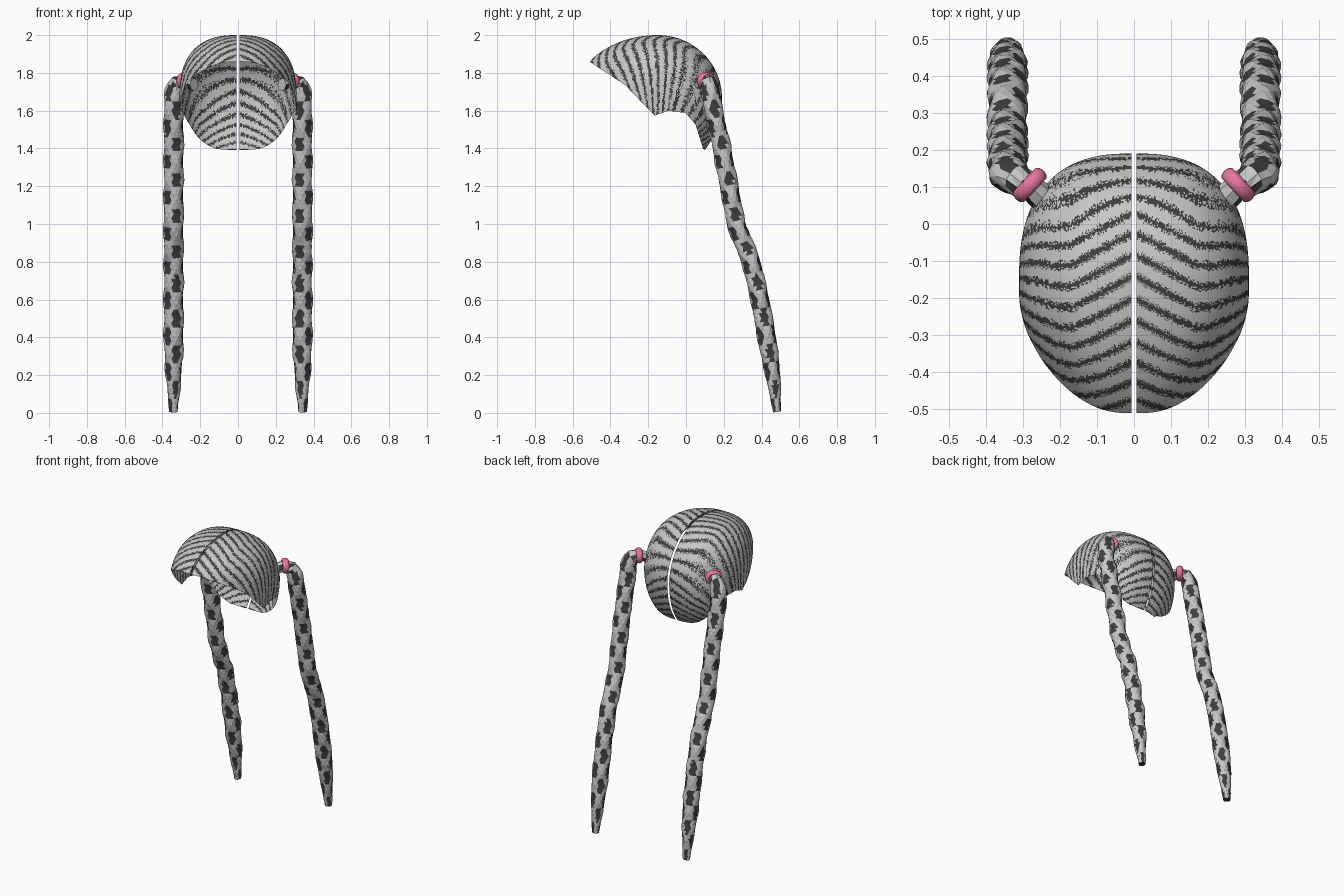
import bpy, bmesh, math, random
from mathutils import Vector

if "Cube" in bpy.data.objects:
    bpy.data.objects.remove(bpy.data.objects["Cube"])

random.seed(4)


def material(name, rgb):
    m = bpy.data.materials.new(name)
    m.diffuse_color = (*rgb, 1)
    m.use_nodes = True
    m.node_tree.nodes["Principled BSDF"].inputs["Base Color"].default_value = m.diffuse_color
    return m


LIGHT = material("light_grey_hair", (0.57, 0.57, 0.57))
DARK = material("dark_grey_hair", (0.05, 0.05, 0.05))
PINK = material("pink_band", (0.86, 0.19, 0.38))


def finish(name, bm, mats, smooth):
    """Turn a bmesh of the right-hand side into a mirrored object."""
    bmesh.ops.recalc_face_normals(bm, faces=bm.faces)
    me = bpy.data.meshes.new(name)
    for f in bm.faces:
        f.smooth = smooth
    bm.to_mesh(me)
    bm.free()
    for m in mats:
        me.materials.append(m)
    ob = bpy.data.objects.new(name, me)
    bpy.context.collection.objects.link(ob)
    mod = ob.modifiers.new("mirror", 'MIRROR')
    mod.use_mirror_merge = False
    return ob


def interp(table, t):
    """Piecewise linear lookup; entries are (t, value)."""
    if t <= table[0][0]:
        return table[0][1]
    for (a, va), (b, vb) in zip(table, table[1:]):
        if t <= b:
            return va + (vb - va) * (t - a) / (b - a)
    return table[-1][1]


# ---- scalp cap: egg-shaped shell trimmed along a hairline ----
CY, CZ, GAP, POWER = -0.15, 1.67, 0.007, 2.5
HAIRLINE = [(-0.51, 1.86), (-0.32, 1.735), (-0.24, 1.65), (-0.165, 1.575),
            (-0.095, 1.60), (-0.005, 1.59), (0.05, 1.53), (0.09, 1.40), (0.14, 1.36)]
ROOT = Vector((0.25, 0.08, 1.75))


def shell_point(theta, phi):
    s, c = math.sin(theta), math.cos(theta)
    dx, dy = s * math.sin(phi), s * math.cos(phi)
    k = (abs(dx) ** POWER + math.hypot(dy, c) ** POWER) ** (-1 / POWER)
    y = CY + (0.34 if dy > 0 else 0.44) * dy * k
    z = CZ + (0.33 if c > 0 else 0.41) * c * k
    taper = 1 - 0.28 * max(0, (-0.2 - y) / 0.31) ** 1.5
    return Vector((GAP + 0.303 * dx * k * taper, y, z))


def rim_angle(phi):
    t = 0.3
    while t < 3.0:
        p = shell_point(t, phi)
        if p.z < interp(HAIRLINE, p.y):
            break
        t += 0.004
    return t


def is_stripe(p):
    """Chevron bands along the parting, blurred near the braid roots."""
    angle = math.atan2(p.y + 0.15, p.z - 1.30)
    slope = interp([(0.25, 0.75), (0.75, -0.5)], angle)
    lean = slope * min(p.x, 0.17) - 0.35 * max(0, p.x - 0.21)
    blur = interp([(0.08, 0.28), (0.2, 0.13)], (p - ROOT).length)
    pos = (angle + lean) / 0.085 + random.uniform(-blur, blur)
    return (pos % 1.0) < 0.34


bm = bmesh.new()
NP, NT = 190, 130
grid = []
for i in range(NP + 1):
    phi = math.pi * i / NP
    rim = rim_angle(phi)
    grid.append([bm.verts.new(shell_point(rim * j / NT, phi)) for j in range(NT + 1)])
for i in range(NP):
    for j in range(NT):
        a, b = grid[i], grid[i + 1]
        corners = [a[j], a[j + 1], b[j + 1], b[j]] if j else [a[0], a[1], b[1]]
        f = bm.faces.new(corners)
        f.material_index = int(is_stripe(f.calc_center_median()))
bmesh.ops.remove_doubles(bm, verts=bm.verts, dist=0.00001)
finish("scalp_cap", bm, [LIGHT, DARK], True)


# ---- lumpy braid tube: light lobes bulge, dark hollows sit between them ----
def frame(tangent):
    side = Vector((1, 0, 0)) - tangent * tangent.x
    side.normalize()
    return side, tangent.cross(side)


def weave(a, d):
    """Staggered lattice around the braid, +1 in hollows and -1 on lobes."""
    return math.cos(3 * a + math.pi / 2 * 0.4) * math.cos(2 * math.pi * d / 0.19)


KEYS = [Vector(k) for k in (
    (0.275, 0.095, 1.755), (0.315, 0.12, 1.745), (0.337, 0.13, 1.70), (0.341, 0.145, 1.60),
    (0.341, 0.19, 1.40), (0.341, 0.228, 1.20), (0.341, 0.265, 1.0), (0.341, 0.345, 0.80),
    (0.341, 0.392, 0.60), (0.341, 0.427, 0.40), (0.341, 0.46, 0.20), (0.341, 0.483, 0.005))]
dist = [0.0]
for a, b in zip(KEYS, KEYS[1:]):
    dist.append(dist[-1] + (b - a).length)
LENGTH = dist[-1]
PATH = list(zip(dist, KEYS))
SIZE = [(0, 0.68), (0.06, 0.9), (0.12, 1.0), (LENGTH - 0.36, 1.0),
        (LENGTH - 0.2, 0.82), (LENGTH, 0.42)]
STEPS, SIDES = 76, 14

bm = bmesh.new()
rings = []
for i in range(STEPS + 1):
    d = LENGTH * i / STEPS
    u, v = frame((interp(PATH, d + 0.03) - interp(PATH, d - 0.03)).normalized())
    ring = []
    for k in range(SIDES):
        a = 2 * math.pi * (k + 0.5 * (i % 2)) / SIDES
        r = interp(SIZE, d) * (1 - 0.11 * weave(a, d) + random.uniform(-0.025, 0.025))
        ring.append(bm.verts.new(interp(PATH, d) + (u * 0.052 * math.cos(a)
                                                    + v * 0.049 * math.sin(a)) * r))
    rings.append(ring)
for i in range(STEPS):
    for k in range(SIDES):
        n, o = (k + 1) % SIDES, i % 2
        a, b = rings[i], rings[i + 1]
        # triangulated strip between two half-turned rings
        if o:
            tris = [((a[k], a[n], b[n]), k + 1.0), ((a[k], b[n], b[k]), k + 0.5)]
        else:
            tris = [((a[k], a[n], b[k]), k + 0.5), ((a[n], b[n], b[k]), k + 1.0)]
        for corners, turn in tris:
            f = bm.faces.new(corners)
            mid = weave(2 * math.pi * turn / SIDES, LENGTH * (i + 0.5) / STEPS)
            f.material_index = int(mid > 0.17)
bm.faces.new(rings[0])
bm.faces.new(rings[-1]).material_index = 1
finish("braid", bm, [LIGHT, DARK], False)

# ---- short tuft joining the cap to the braid ----
bm = bmesh.new()
tuft = [(0.232, 0.055, 1.738, 0.033), (0.25, 0.072, 1.745, 0.037),
        (0.27, 0.092, 1.755, 0.036), (0.30, 0.118, 1.755, 0.036)]
axis = Vector((0.7, 0.66, 0.0)).normalized()
u, v = frame(axis)
rings = []
for x, y, z, r in tuft:
    rings.append([bm.verts.new(Vector((x, y, z)) + (u * math.cos(t) + v * math.sin(t)) * r)
                  for t in (2 * math.pi * k / 8 for k in range(8))])
for i in range(3):
    for k in range(8):
        n = (k + 1) % 8
        f = bm.faces.new((rings[i][k], rings[i][n], rings[i + 1][n], rings[i + 1][k]))
        f.material_index = int((i + k) % 4 == 0)
bm.faces.new(rings[0])
finish("braid_root", bm, [LIGHT, DARK], False)

# ---- pink hair band: rounded ring, wider than tall ----
bm = bmesh.new()
centre = Vector((0.281, 0.105, 1.757))
rings = []
for i in range(28):
    t = 2 * math.pi * i / 28
    out = u * math.cos(t) + v * math.sin(t)
    p = centre + u * 0.040 * math.cos(t) + v * 0.034 * math.sin(t)
    rings.append([bm.verts.new(p + out * 0.014 * math.cos(s) + axis * 0.021 * math.sin(s))
                  for s in (2 * math.pi * k / 10 for k in range(10))])
for i in range(28):
    a, b = rings[i], rings[(i + 1) % 28]
    for k in range(10):
        bm.faces.new((a[k], a[(k + 1) % 10], b[(k + 1) % 10], b[k]))
finish("hair_band", bm, [PINK], True)
